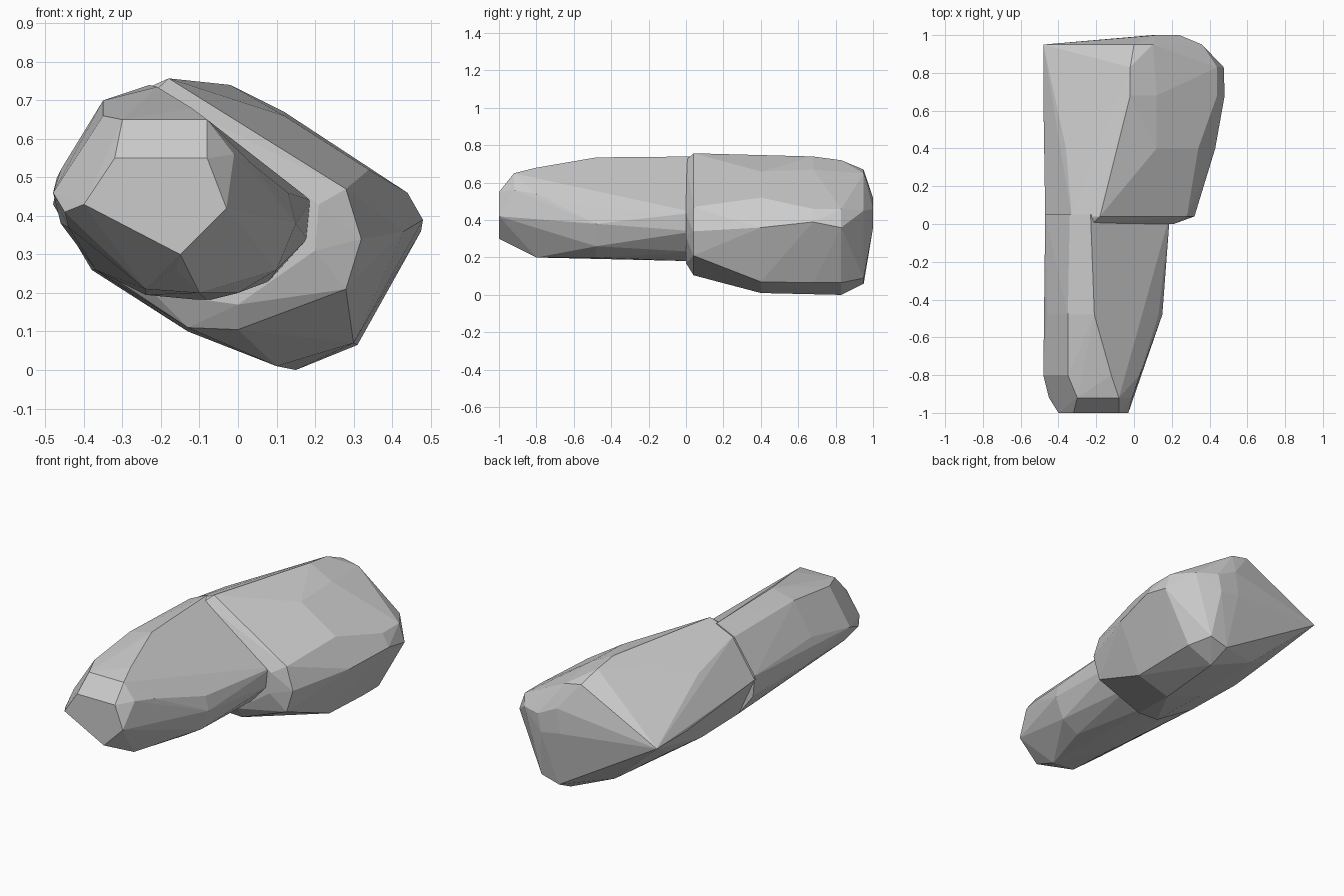
import bpy, bmesh


def faceted_block(name, sections):
    """Convex chiselled stone wrapped around x,z outlines placed along y."""
    bm = bmesh.new()
    for y, outline in sections:
        for x, z in outline:
            bm.verts.new((x, y, z))
    res = bmesh.ops.convex_hull(bm, input=bm.verts[:])
    loose = {g for g in res["geom_interior"] + res["geom_unused"]
             if isinstance(g, bmesh.types.BMVert)}
    bmesh.ops.delete(bm, geom=list(loose), context='VERTS')
    # merge almost coplanar triangles into larger flat facets
    bmesh.ops.dissolve_limit(bm, angle_limit=0.05, verts=bm.verts[:], edges=bm.edges[:])
    bmesh.ops.recalc_face_normals(bm, faces=bm.faces[:])
    mesh = bpy.data.meshes.new(name)
    bm.to_mesh(mesh)
    bm.free()
    obj = bpy.data.objects.new(name, mesh)
    bpy.context.collection.objects.link(obj)
    return obj


# Narrow front stone, tapering to a bevelled nose
faceted_block("front_stone", [
    (-1.00, [(-0.40, 0.43), (-0.32, 0.55), (-0.08, 0.55), (-0.03, 0.42), (-0.15, 0.30)]),
    (-0.92, [(-0.45, 0.41), (-0.30, 0.65), (-0.08, 0.65), (-0.01, 0.56), (-0.16, 0.26)]),
    (-0.80, [(-0.48, 0.46), (-0.44, 0.37), (-0.35, 0.66), (-0.12, 0.68),
             (0.03, 0.54), (0.03, 0.38), (-0.10, 0.20), (-0.24, 0.21)]),
    (-0.48, [(-0.46, 0.52), (-0.46, 0.38), (-0.35, 0.70), (-0.21, 0.735),
             (0.13, 0.46), (0.15, 0.38), (0.10, 0.26), (0.00, 0.20), (-0.24, 0.195)]),
    (0.05, [(-0.47, 0.50), (-0.46, 0.38), (-0.34, 0.69), (-0.23, 0.74),
            (0.19, 0.44), (0.18, 0.34), (0.08, 0.23), (-0.08, 0.18), (-0.24, 0.195), (-0.37, 0.26)]),
])

# Broad rear stone, stepped out to the right with a wedge-shaped left edge
faceted_block("rear_stone", [
    (0.00, [(-0.45, 0.48), (-0.34, 0.67), (-0.22, 0.72), (0.21, 0.43),
            (0.20, 0.31), (0.00, 0.17), (-0.22, 0.20), (-0.37, 0.27)]),
    (0.04, [(-0.47, 0.48), (-0.33, 0.69), (-0.18, 0.757), (0.28, 0.47),
            (0.32, 0.34), (0.28, 0.21), (0.00, 0.105), (-0.13, 0.11), (-0.37, 0.26)]),
    (0.40, [(-0.47, 0.45), (-0.36, 0.62), (-0.16, 0.72), (0.12, 0.66), (0.34, 0.52),
            (0.43, 0.36), (0.30, 0.07), (0.10, 0.01), (-0.13, 0.10), (-0.38, 0.26)]),
    (0.68, [(-0.48, 0.43), (-0.38, 0.55), (-0.02, 0.74), (0.12, 0.67),
            (0.44, 0.46), (0.48, 0.39), (0.31, 0.065), (0.13, 0.005), (-0.37, 0.28)]),
    (0.83, [(-0.48, 0.43), (-0.02, 0.72), (0.27, 0.55), (0.44, 0.46),
            (0.475, 0.36), (0.31, 0.065), (0.15, 0.0), (-0.13, 0.12)]),
    (0.95, [(-0.48, 0.43), (0.00, 0.67), (0.10, 0.65), (0.36, 0.45), (0.25, 0.09), (0.14, 0.06)]),
    (1.00, [(0.12, 0.52), (0.24, 0.46), (0.22, 0.36), (0.10, 0.38)]),
])
